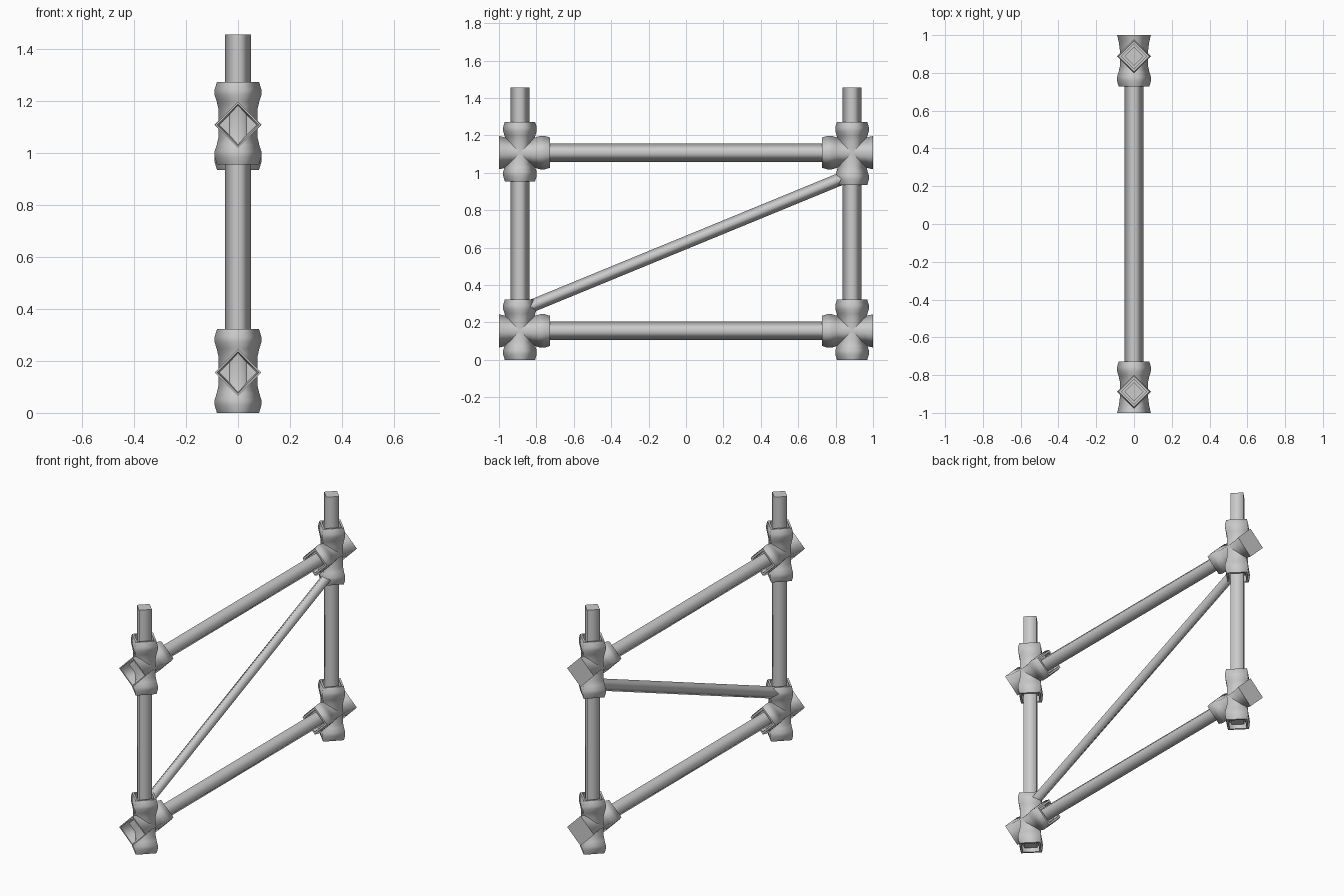
import bpy, bmesh, math
from mathutils import Vector, Matrix

if "Cube" in bpy.data.objects:
    bpy.data.objects.remove(bpy.data.objects["Cube"])


def lathe(name, origin, direction, profile, sides=4):
    """Diamond-section solid: profile is a list of (distance along axis, radius)."""
    d = Vector(direction).normalized()
    u = Vector((1, 0, 0))              # one corner always points sideways
    v = d.cross(u)
    o = Vector(origin)
    bm = bmesh.new()
    rings = []
    for t, r in profile:
        rings.append([bm.verts.new(o + d * t + r * (u * math.cos(a) + v * math.sin(a)))
                      for a in (2 * math.pi * k / sides for k in range(sides))])
    for a, b in zip(rings, rings[1:]):
        for k in range(sides):
            n = (k + 1) % sides
            bm.faces.new((a[k], a[n], b[n], b[k])).smooth = True
    bm.faces.new(rings[0][::-1])
    bm.faces.new(rings[-1])
    # sharp rims where the profile turns hard
    segs = [Vector((0, 1))] + [Vector(q) - Vector(p) for p, q in zip(profile, profile[1:])] + [Vector((0, -1))]
    for i, ring in enumerate(rings):
        if segs[i].angle(segs[i + 1]) > math.radians(50):
            for k in range(sides):
                bm.edges.get((ring[k], ring[(k + 1) % sides])).smooth = False
    bmesh.ops.recalc_face_normals(bm, faces=bm.faces)
    me = bpy.data.meshes.new(name)
    bm.to_mesh(me)
    bm.free()
    ob = bpy.data.objects.new(name, me)
    bpy.context.collection.objects.link(ob)
    return ob


def bar(name, p, q, r):
    axis = Vector(q) - Vector(p)
    lathe(name, p, axis, [(0, r), (axis.length, r)])


POST_Y, LOW_Z, HIGH_Z, R = 0.888, 0.155, 1.108, 0.05

# flared, recessed collar end (distance from the end, radius)
FLARE = [(0.04, 0.05), (0.04, 0.066), (0, 0.066), (0, 0.081),
         (0.03, 0.09), (0.05, 0.09), (0.075, 0.082), (0.105, 0.075)]

for side, s in (("front", -1), ("back", 1)):
    # upright post
    bar(side + "_post", (0, s * POST_Y, 0.02), (0, s * POST_Y, 1.455), R)

    for level, z, z0, z1 in (("lower", LOW_Z, 0, 0.322),
                             ("upper", HIGH_Z, 0.955 if s < 0 else 0.935, 1.273)):
        # upright sleeve around the post
        length = z1 - z0
        lathe(f"{side}_{level}_post_sleeve", (0, s * POST_Y, z0), (0, 0, 1),
              FLARE + [(length - t, r) for t, r in reversed(FLARE)])
        # crossing sleeve around the rail: hollow at the front, closed at the back
        outer = [(0, 0.089), (0.04, 0.08), (0.08, 0.075)]
        if s < 0:
            outer = [(0.07, 0.05), (0.07, 0.072), (0, 0.08)] + outer
        lathe(f"{side}_{level}_rail_sleeve", (0, s, z), (0, -s, 0),
              outer + [(0.272 - t, r) for t, r in reversed(FLARE)])

# horizontal rails
for level, z in (("lower", LOW_Z), ("upper", HIGH_Z)):
    bar(level + "_rail", (0, -POST_Y, z), (0, POST_Y, z), R)

# diagonal brace
bar("diagonal_brace", (0, -0.87, 0.27), (0, 0.87, 0.985), 0.034)
